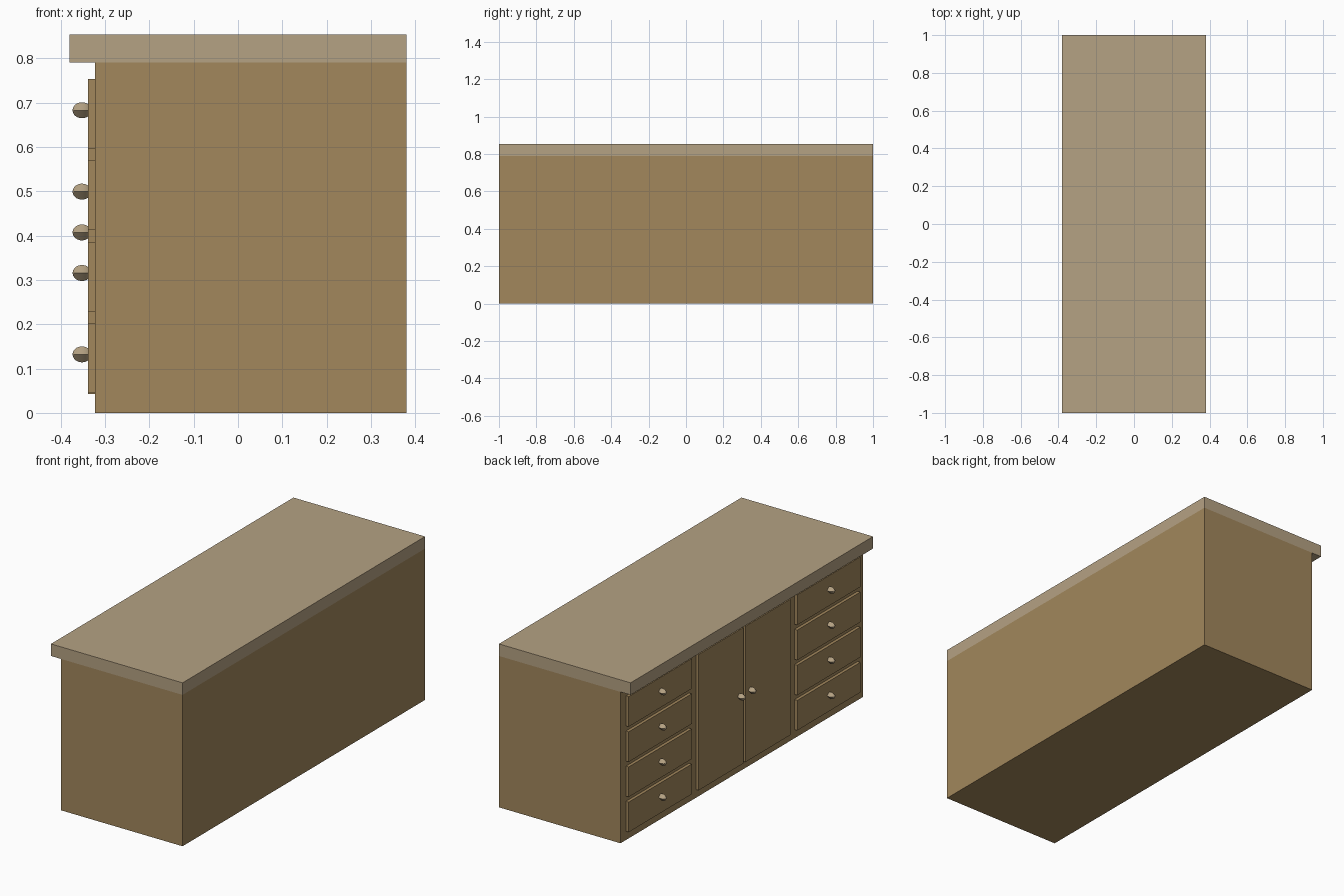
import bpy
import math
from mathutils import Matrix

if "Cube" in bpy.data.objects:
    bpy.data.objects.remove(bpy.data.objects["Cube"])


def material(name, rgb):
    m = bpy.data.materials.new(name)
    m.diffuse_color = (*rgb, 1)
    m.use_nodes = True
    m.node_tree.nodes["Principled BSDF"].inputs["Base Color"].default_value = m.diffuse_color
    return m


wood = material("brown wood", (0.36, 0.242, 0.107))
pale = material("pale worktop", (0.462, 0.36, 0.227))


def box(name, x, y, z, mat):
    """Box from (low, high) ranges on each axis."""
    bpy.ops.mesh.primitive_cube_add(size=1)
    o = bpy.context.object
    o.name = name
    size = [r[1] - r[0] for r in (x, y, z)]
    mid = [(r[1] + r[0]) / 2 for r in (x, y, z)]
    o.data.transform(Matrix.Translation(mid) @ Matrix.Diagonal((*size, 1)))
    o.data.materials.append(mat)
    return o


def knob(name, y, z):
    """Four-sided rounded knob, its axis pointing out of the panel."""
    bpy.ops.mesh.primitive_uv_sphere_add(segments=4, ring_count=16, radius=1)
    o = bpy.context.object
    o.name = name
    o.data.transform(Matrix.Translation((-0.352, y, z))
                     @ Matrix.Diagonal((0.021, 0.018, 0.018, 1))
                     @ Matrix.Rotation(math.pi / 2, 4, 'Y'))
    o.data.materials.append(pale)
    bpy.ops.object.shade_smooth_by_angle(angle=math.radians(40))


# Cabinet body and the worktop overhanging the drawer side
box("cabinet_body", (-0.322, 0.38), (-1, 1), (0, 0.79), wood)
box("worktop", (-0.38, 0.38), (-1, 1), (0.79, 0.853), pale)

PANEL = (-0.338, -0.32)
for side, label in ((1, "left"), (-1, "right")):
    # Column of four drawers
    for i in range(4):
        z = 0.045 + i * 0.1835
        box(f"{label}_drawer_{i + 1}", PANEL,
            sorted((side * 0.435, side * 0.955)), (z, z + 0.157), wood)
        knob(f"{label}_drawer_knob_{i + 1}", side * 0.695, z + 0.087)
    # Door beside the centre gap
    box(f"{label}_door", PANEL,
        sorted((side * 0.009, side * 0.378)), (0.043, 0.752), wood)
    knob(f"{label}_door_knob", side * 0.044, 0.407)
